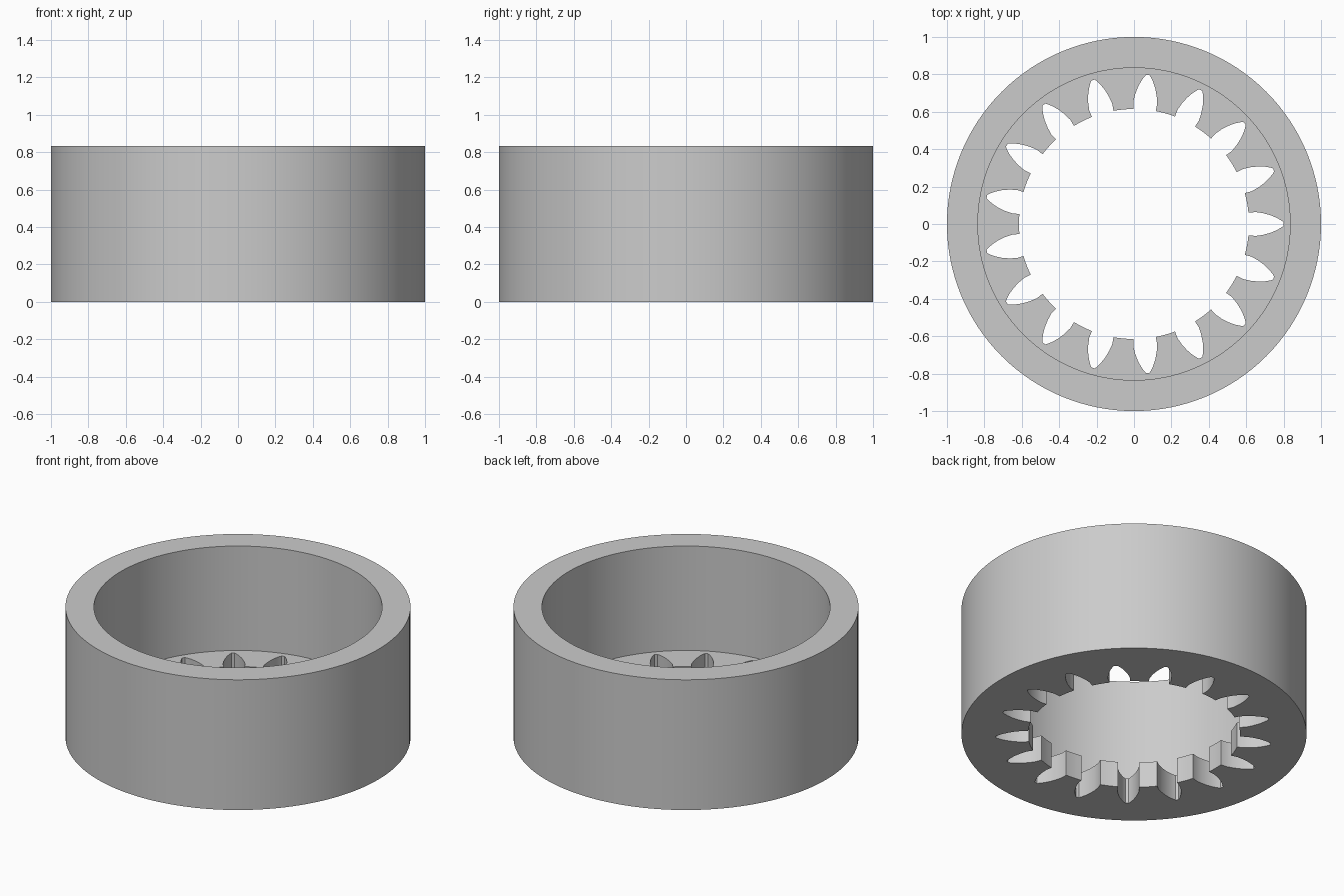
import bpy
import bmesh
from math import atan2, cos, hypot, pi, sin

cube = bpy.data.objects.get("Cube")
if cube:
    bpy.data.objects.remove(cube, do_unlink=True)

TEETH = 17
SEGMENTS = 128
HEIGHT, FLOOR = 0.833, 0.165
OUTER, INNER, BORE = 1.0, 0.835, 0.615
PITCH = 2 * pi / TEETH

# Half of one tooth gap: (radial distance, half width), from mouth to root
FLANK = [(0.612, 0.060), (0.65, 0.064), (0.69, 0.058), (0.73, 0.047),
         (0.765, 0.032), (0.79, 0.017), (0.80, 0.009)]


def polar(r, a):
    return r * cos(a), r * sin(a)


def circle(r):
    return [polar(r, 2 * pi * i / SEGMENTS) for i in range(SEGMENTS)]


def gear_outline():
    gap = [(x, -y) for x, y in FLANK] + FLANK[::-1]
    mouth = atan2(FLANK[0][1], FLANK[0][0])
    points = []
    for k in range(TEETH):
        turn = k * PITCH
        points += [polar(hypot(x, y), atan2(y, x) + turn) for x, y in gap]
        # Curved tip of the tooth that follows the gap
        points += [polar(BORE, turn + mouth + (PITCH - 2 * mouth) * t / 4)
                   for t in range(1, 4)]
    return points


bm = bmesh.new()


def add_loop(points, z):
    return [bm.verts.new((x, y, z)) for x, y in points]


def wall(a, b):
    for i in range(len(a)):
        j = (i + 1) % len(a)
        bm.faces.new((a[i], a[j], b[j], b[i]))


def flat_ring(a, b):
    edges = []
    for ring in (a, b):
        for i in range(len(ring)):
            pair = (ring[i - 1], ring[i])
            edges.append(bm.edges.get(pair) or bm.edges.new(pair))
    bmesh.ops.triangle_fill(bm, edges=edges, use_beauty=True)


# Cup: outside wall, rim and inside wall
outer_low = add_loop(circle(OUTER), 0)
outer_top = add_loop(circle(OUTER), HEIGHT)
inner_top = add_loop(circle(INNER), HEIGHT)
inner_low = add_loop(circle(INNER), FLOOR)
wall(outer_low, outer_top)
wall(outer_top, inner_top)
wall(inner_top, inner_low)

# Toothed opening through the floor
gear_top = add_loop(gear_outline(), FLOOR)
gear_low = add_loop(gear_outline(), 0)
wall(gear_top, gear_low)
flat_ring(inner_low, gear_top)
flat_ring(outer_low, gear_low)
bmesh.ops.recalc_face_normals(bm, faces=bm.faces[:])

mesh = bpy.data.meshes.new("ring_gear_cup")
bm.to_mesh(mesh)
bm.free()
cup = bpy.data.objects.new("ring_gear_cup", mesh)
bpy.context.collection.objects.link(cup)

# Plain grey
grey = bpy.data.materials.new("light_grey")
grey.use_nodes = True
colour = (0.6, 0.6, 0.6, 1)
grey.diffuse_color = colour
grey.node_tree.nodes["Principled BSDF"].inputs["Base Color"].default_value = colour
mesh.materials.append(grey)

bpy.ops.object.select_all(action="DESELECT")
cup.select_set(True)
bpy.context.view_layer.objects.active = cup
bpy.ops.object.shade_smooth_by_angle(angle=pi / 6)
